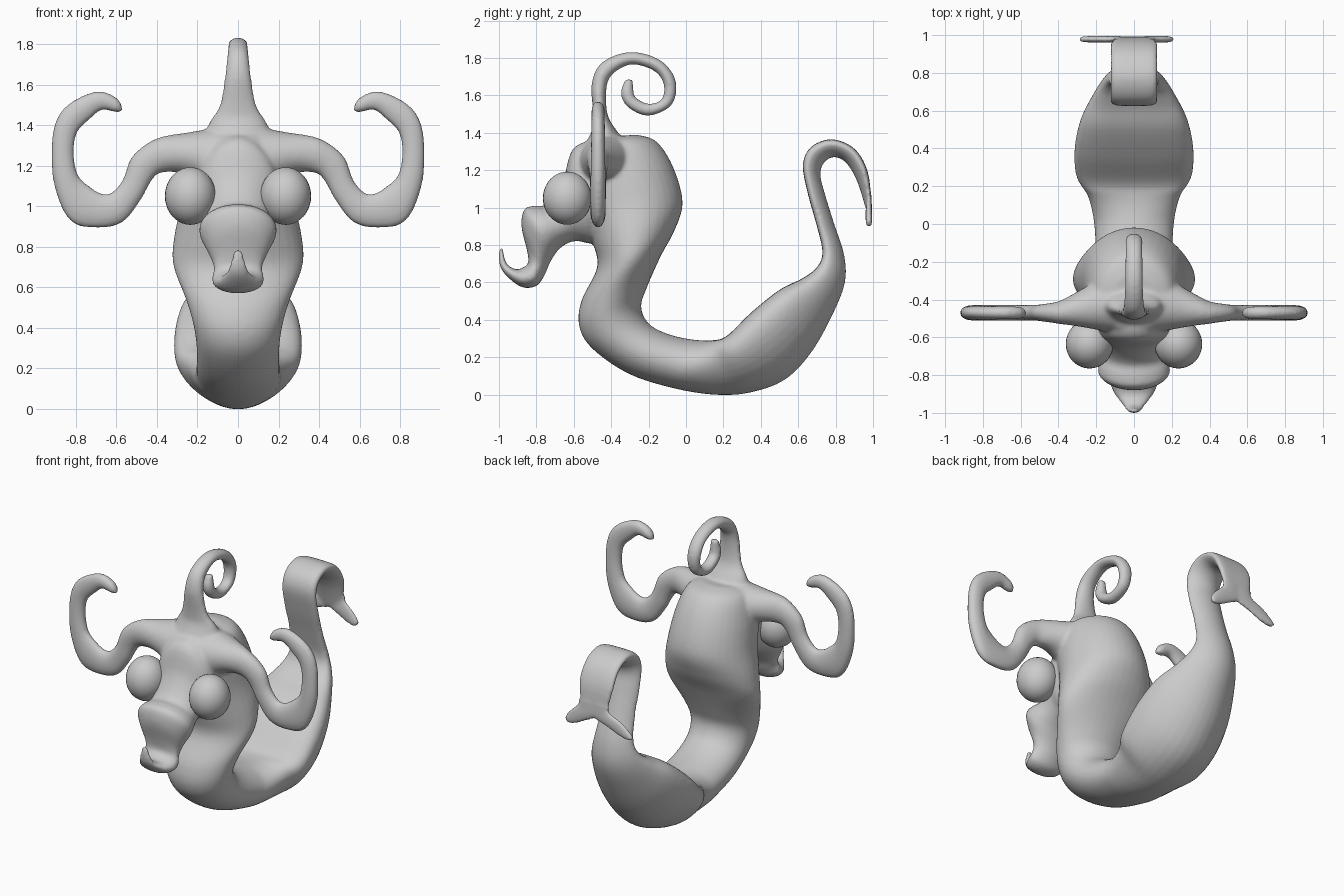
import bpy, bmesh, math
from mathutils import Vector

grey = bpy.data.materials.new("soft grey")
grey.diffuse_color = (0.6, 0.6, 0.6, 1)


def smooth_path(secs, steps=5):
    """Catmull-Rom interpolation of the cross-section values."""
    out = []
    for i in range(len(secs) - 1):
        p0, p1 = secs[max(i - 1, 0)], secs[i]
        p2, p3 = secs[i + 1], secs[min(i + 2, len(secs) - 1)]
        for k in range(steps):
            t = k / steps
            out.append([0.5 * (2 * b + (c - a) * t + (2 * a - 5 * b + 4 * c - d) * t * t
                               + (3 * b - a - 3 * c + d) * t ** 3)
                        for a, b, c, d in zip(p0, p1, p2, p3)])
    return out + [list(secs[-1])]


def loft(bm, secs, place, bias=lambda u: 0, n=36):
    """Each section: one edge (u, v), opposite edge (u, v), half width.
    The bias moves the widest line towards the first edge."""
    rings = []
    for u1, v1, u2, v2, w in smooth_path(secs):
        ring = []
        b = bias((u1 + u2) / 2)
        for k in range(n):
            a = 2 * math.pi * k / n
            s = math.sin(a)
            c = math.cos(a) / 2 + b * s * s
            ring.append(bm.verts.new(place((u1 + u2) / 2 + c * (u1 - u2),
                                           (v1 + v2) / 2 + c * (v1 - v2), s * w)))
        rings.append(ring)
    for r, q in zip(rings, rings[1:]):
        for k in range(n):
            bm.faces.new((r[k], r[(k + 1) % n], q[(k + 1) % n], q[k]))
    bm.faces.new(rings[0])
    bm.faces.new(rings[-1][::-1])


def side_plane(u, v, w):
    return Vector((w, u, v))


def front_plane(y, sign=1, root_shift=0):
    """Optionally shifts the root backwards, fading out by u = 0.4."""
    return lambda u, v, w: Vector((sign * u, y + w + root_shift * max(0, .4 - u), v))


def rear_bias(y):
    return .25 * min(1, max(0, y / .2))


# torso, belly and tail: inner edge (y, z), outer edge (y, z), half width
torso = [
    (-.27, 1.39, -.46, 1.37, .11), (-.16, 1.355, -.57, 1.33, .20),
    (-.07, 1.22, -.60, 1.2, .25), (-.018, 1.03, -.55, 1.0, .28),
    (-.06, .88, -.50, .82, .315), (-.135, .74, -.475, .68, .32),
    (-.21, .57, -.56, .50, .255), (-.24, .47, -.57, .36, .22),
    (-.20, .38, -.495, .24, .205), (-.10, .325, -.30, .108, .205),
    (.03, .295, -.05, .03, .21), (.14, .29, .17, -.002, .245),
    (.22, .315, .35, .012, .305), (.35, .44, .53, .08, .315),
    (.50, .56, .67, .225, .285), (.62, .62, .785, .43, .225),
    (.70, .68, .85, .60, .175), (.73, .76, .845, .75, .14),
    (.70, .90, .79, .92, .123), (.65, 1.08, .738, 1.09, .123),
    (.625, 1.23, .718, 1.18, .123), (.67, 1.325, .738, 1.24, .123),
    (.78, 1.365, .79, 1.27, .123), (.90, 1.315, .855, 1.24, .123),
    (.972, 1.19, .915, 1.14, .123), (.993, 1.00, .962, .99, .09)]

# face, muzzle and curled lip: upper edge, lower edge, half width
face = [
    (-.45, 1.37, -.42, .88, .19), (-.60, 1.32, -.50, .81, .20),
    (-.66, 1.14, -.57, .82, .17), (-.74, 1.02, -.62, .815, .165),
    (-.81, 1.01, -.67, .785, .185), (-.865, .99, -.70, .75, .19),
    (-.88, .90, -.73, .70, .155), (-.85, .77, -.755, .64, .12),
    (-.845, .70, -.80, .58, .13), (-.90, .67, -.88, .575, .11),
    (-.95, .69, -.965, .64, .06), (-.97, .73, -.998, .70, .04),
    (-.98, .79, -1.0, .78, .02)]

# coiled crest: outer edge, inner edge, half width
crest = [
    (-.56, 1.30, -.30, 1.32, .18), (-.50, 1.42, -.37, 1.41, .14),
    (-.495, 1.50, -.42, 1.50, .09), (-.505, 1.66, -.425, 1.64, .063),
    (-.45, 1.775, -.39, 1.715, .053), (-.30, 1.832, -.29, 1.765, .047),
    (-.14, 1.79, -.17, 1.73, .045), (-.055, 1.68, -.12, 1.66, .045),
    (-.075, 1.55, -.13, 1.58, .04), (-.20, 1.49, -.20, 1.555, .04),
    (-.31, 1.535, -.27, 1.59, .04), (-.35, 1.61, -.28, 1.63, .035),
    (-.325, 1.685, -.285, 1.685, .025)]

# side horn: upper/inner edge (x, z), lower/outer edge, half depth
horn = [
    (.10, 1.39, .10, 1.05, .17), (.24, 1.365, .26, 1.155, .11),
    (.40, 1.335, .38, 1.165, .062), (.52, 1.25, .43, 1.12, .047),
    (.57, 1.13, .48, 1.03, .042), (.63, 1.065, .57, .92, .041),
    (.69, 1.07, .70, .892, .041), (.78, 1.14, .83, .928, .041),
    (.805, 1.21, .905, 1.09, .041), (.81, 1.29, .922, 1.27, .038),
    (.79, 1.37, .90, 1.42, .037), (.73, 1.43, .83, 1.51, .036),
    (.67, 1.475, .70, 1.567, .035), (.60, 1.462, .61, 1.543, .032),
    (.57, 1.468, .575, 1.503, .02)]


def fin_lobe(tip):
    return [(.115, 1.08, -.03, 1.08, .012), (.12, 1.04, -.02, .99, .016),
            (.5 * tip + .06, 1.0, .5 * tip - .05, .945, .018),
            (.8 * tip + .035, .95, .8 * tip - .035, .905, .018),
            (tip + .005, .92, tip - .02, .895, .016)]


# one blended skin over all soft parts
bm = bmesh.new()
loft(bm, torso, side_plane, rear_bias)
loft(bm, face, side_plane)
loft(bm, crest, side_plane)
for s in (1, -1):
    loft(bm, horn, front_plane(-.47, s, .2))
loft(bm, fin_lobe(.21), front_plane(.978, 1))
loft(bm, fin_lobe(.29), front_plane(.978, -1))
bmesh.ops.recalc_face_normals(bm, faces=bm.faces[:])
mesh = bpy.data.meshes.new("body")
bm.to_mesh(mesh)
bm.free()
mesh.materials.append(grey)
body = bpy.data.objects.new("body", mesh)
bpy.context.collection.objects.link(body)
rm = body.modifiers.new("blend", 'REMESH')
rm.mode = 'VOXEL'
rm.voxel_size = 0.011
rm.use_smooth_shade = True
sm = body.modifiers.new("soften", 'SMOOTH')
sm.factor = 0.5
sm.iterations = 8

# bulging eyes
for s, name in ((1, "right_eye"), (-1, "left_eye")):
    bpy.ops.mesh.primitive_uv_sphere_add(segments=32, ring_count=20, radius=1,
                                         location=(s * .235, -.635, 1.05))
    eye = bpy.context.object
    eye.name = name
    eye.scale = (.126, .13, .142)
    eye.data.materials.append(grey)
    bpy.ops.object.shade_smooth()
